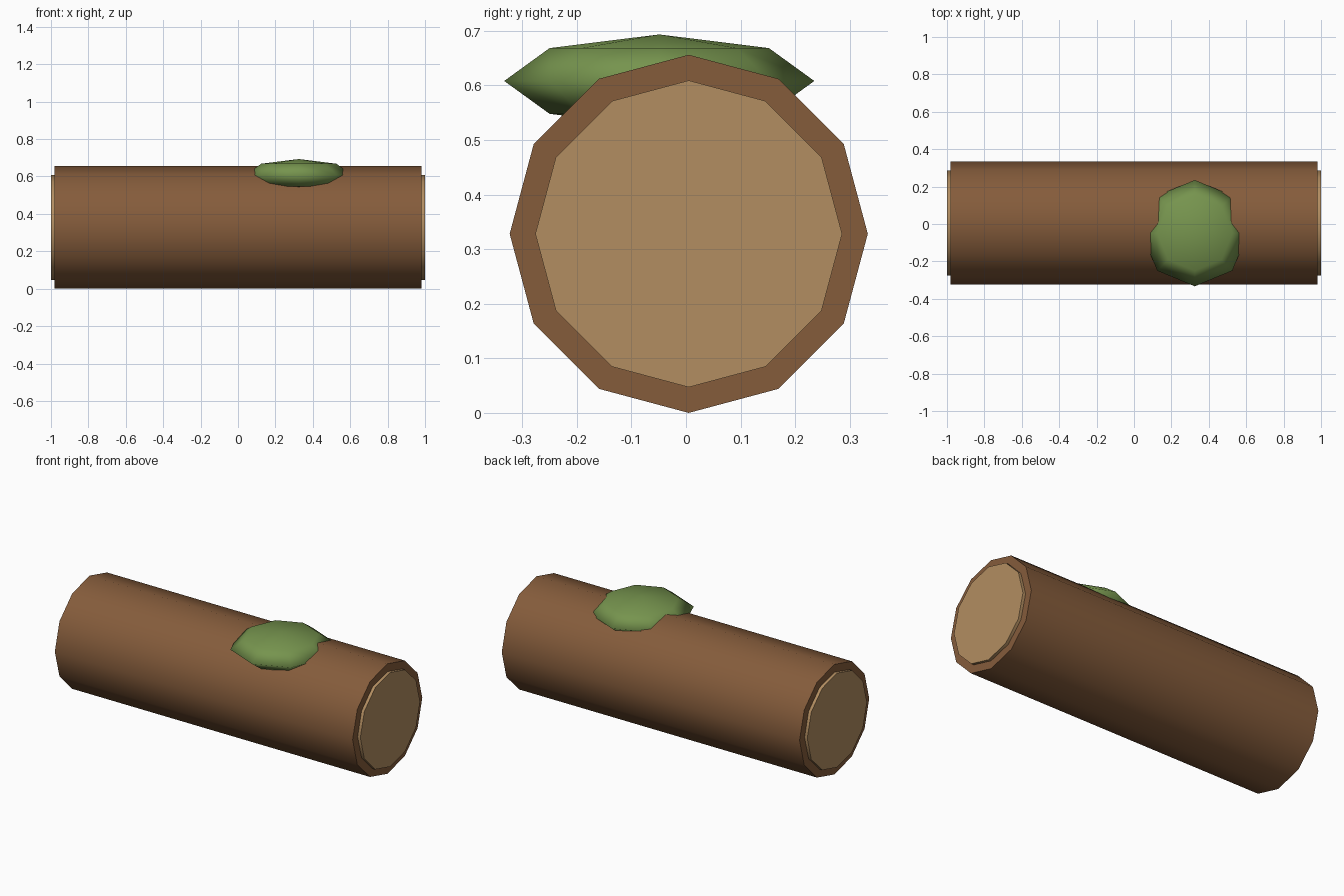
import bpy
import math

cube = bpy.data.objects.get("Cube")
if cube:
    bpy.data.objects.remove(cube, do_unlink=True)


def make_material(name, rgb):
    mat = bpy.data.materials.new(name)
    mat.use_nodes = True
    mat.diffuse_color = (*rgb, 1)
    bsdf = mat.node_tree.nodes["Principled BSDF"]
    bsdf.inputs["Base Color"].default_value = (*rgb, 1)
    bsdf.inputs["Roughness"].default_value = 0.9
    return mat


bark = make_material("bark brown", (0.235, 0.107, 0.044))
wood = make_material("cut wood tan", (0.45, 0.27, 0.12))
green = make_material("moss green", (0.181, 0.296, 0.076))

RADIUS = 0.328
AXIS_Y = 0.005


def finish(name, mat, angle):
    obj = bpy.context.object
    obj.name = obj.data.name = name
    obj.data.materials.append(mat)
    bpy.ops.object.transform_apply(location=False, rotation=True, scale=True)
    bpy.ops.object.shade_smooth_by_angle(angle=math.radians(angle))
    return obj


def log_section(name, radius, length, x, mat):
    """Twelve-sided cylinder along x with a corner on top."""
    bpy.ops.mesh.primitive_cylinder_add(
        vertices=12, radius=radius, depth=length,
        location=(x, AXIS_Y, RADIUS), rotation=(0, math.pi / 2, 0))
    return finish(name, mat, 40)


# Bark trunk lying along x
log_section("trunk", RADIUS, 1.964, 0, bark)

# Pale cut wood standing slightly proud of each end
for side, sign in (("left", 1), ("right", -1)):
    log_section(side + "_cut_end", 0.281, 0.04, sign * 0.98, wood)

# Flattened moss clump on the upper front of the trunk
bpy.ops.mesh.primitive_uv_sphere_add(
    segments=8, ring_count=4, radius=0.284, location=(0.325, -0.049, 0.608))
bpy.context.object.scale.z = 0.3
finish("moss_clump", green, 180)
